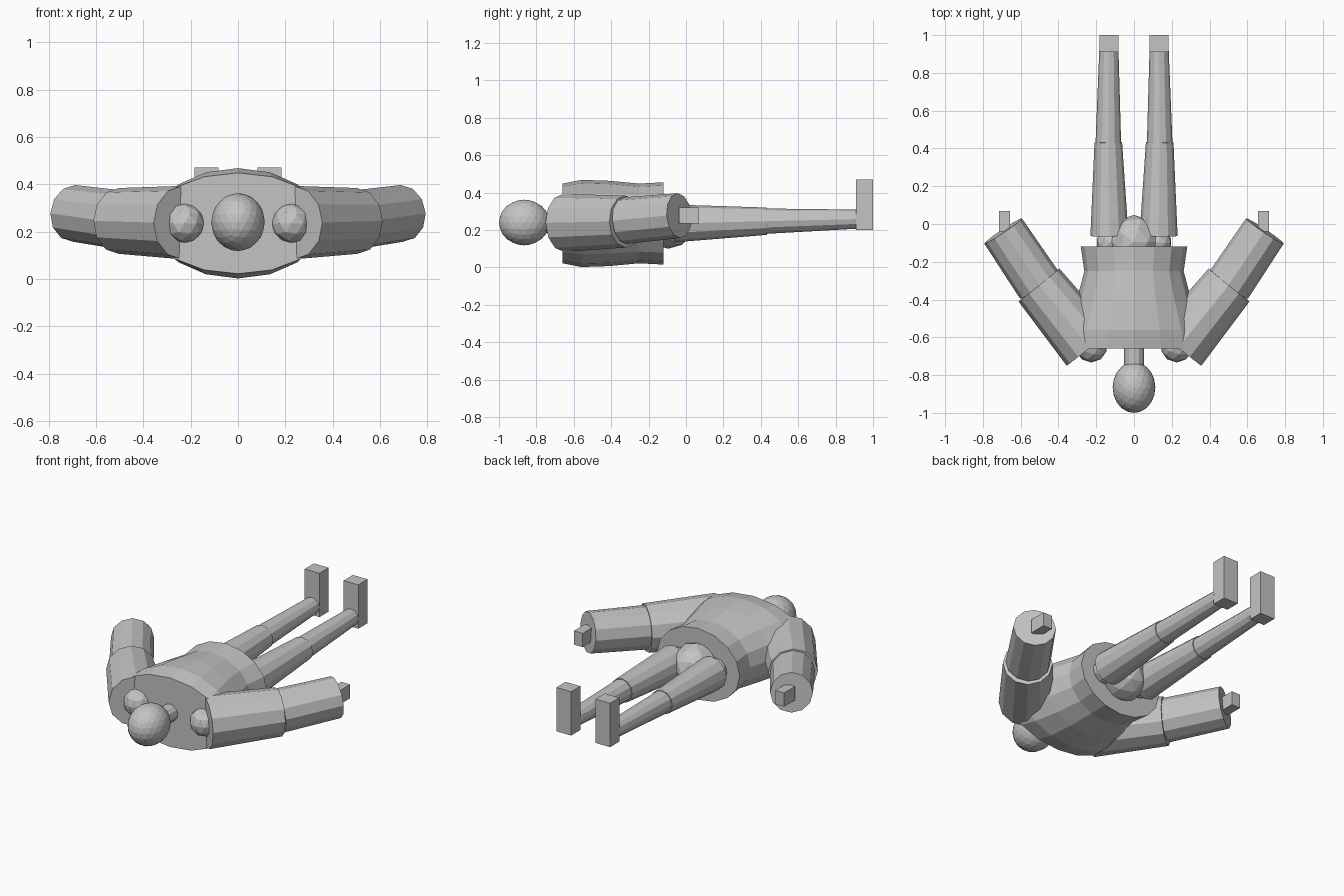
import bpy
import bmesh
from math import sin, cos, pi
from mathutils import Vector, Matrix

cube = bpy.data.objects.get("Cube")
if cube:
    bpy.data.objects.remove(cube, do_unlink=True)

# Single plain grey
grey = bpy.data.materials.new("plain_grey")
grey.use_nodes = True
colour = (0.55, 0.55, 0.55, 1)
grey.diffuse_color = colour
grey.node_tree.nodes["Principled BSDF"].inputs["Base Color"].default_value = colour

MID = 0.235  # height of the body axis


def finish(name, bm):
    bmesh.ops.recalc_face_normals(bm, faces=bm.faces)
    mesh = bpy.data.meshes.new(name)
    bm.to_mesh(mesh)
    bm.free()
    mesh.materials.append(grey)
    obj = bpy.data.objects.new(name, mesh)
    bpy.context.collection.objects.link(obj)
    return obj


def ball(name, centre, radii, detail):
    bm = bmesh.new()
    place = Matrix.Translation(centre) @ Matrix.Diagonal((*radii, 1))
    bmesh.ops.create_icosphere(bm, subdivisions=detail, radius=1, matrix=place)
    return finish(name, bm)


def box(name, centre, size):
    bm = bmesh.new()
    place = Matrix.Translation(centre) @ Matrix.Diagonal((*size, 1))
    bmesh.ops.create_cube(bm, size=1, matrix=place)
    return finish(name, bm)


def limb(name, start, end, r_start, r_end, sides=12):
    a, b = Vector(start), Vector(end)
    axis = b - a
    turn = axis.to_track_quat('Z', 'Y').to_matrix().to_4x4()
    bm = bmesh.new()
    bmesh.ops.create_cone(bm, cap_ends=True, segments=sides, radius1=r_start,
                          radius2=r_end, depth=axis.length,
                          matrix=Matrix.Translation((a + b) / 2) @ turn)
    return finish(name, bm)


# Torso: elliptical rings (y, half width, half depth) from shoulders to waist
rings = [(-0.66, 0.375, 0.213), (-0.56, 0.355, 0.233), (-0.41, 0.305, 0.228),
         (-0.25, 0.263, 0.213), (-0.12, 0.282, 0.22)]
SIDES = 16
bm = bmesh.new()
loops = []
for y, w, d in rings:
    angles = [2 * pi * i / SIDES for i in range(SIDES)]
    loops.append([bm.verts.new((w * cos(t), y, MID + d * sin(t))) for t in angles])
for low, high in zip(loops, loops[1:]):
    for i in range(SIDES):
        j = (i + 1) % SIDES
        bm.faces.new((low[i], low[j], high[j], high[i]))
bm.faces.new(loops[0])
bm.faces.new(loops[-1])
finish("torso", bm)

# Head, neck and pelvis
ball("head", (0, -0.865, 0.24), (0.113, 0.135, 0.122), 3)
limb("neck", (0, -0.78, MID), (0, -0.64, MID), 0.052, 0.052)
ball("pelvis", (0, -0.095, MID), (0.14, 0.143, 0.135), 2)

# Arms and legs on both sides
for side, s in (("left", 1), ("right", -1)):
    ball(side + "_shoulder", (s * 0.226, -0.648, MID), (0.085,) * 3, 2)
    limb(side + "_upper_arm", (s * 0.236, -0.653, 0.238),
         (s * 0.503, -0.323, 0.245), 0.155, 0.139)
    limb(side + "_forearm", (s * 0.5, -0.325, 0.25),
         (s * 0.693, -0.037, 0.277), 0.125, 0.12)
    box(side + "_hand", (s * 0.686, 0.015, 0.278), (0.06, 0.107, 0.085))

    ball(side + "_hip", (s * 0.125, -0.1, MID), (0.075,) * 3, 2)
    limb(side + "_thigh", (s * 0.13, -0.063, MID),
         (s * 0.136, 0.432, 0.247), 0.101, 0.073)
    limb(side + "_shin", (s * 0.136, 0.42, 0.247),
         (s * 0.133, 0.915, 0.258), 0.068, 0.051)
    box(side + "_foot", (s * 0.133, 0.955, 0.335), (0.1, 0.09, 0.27))
